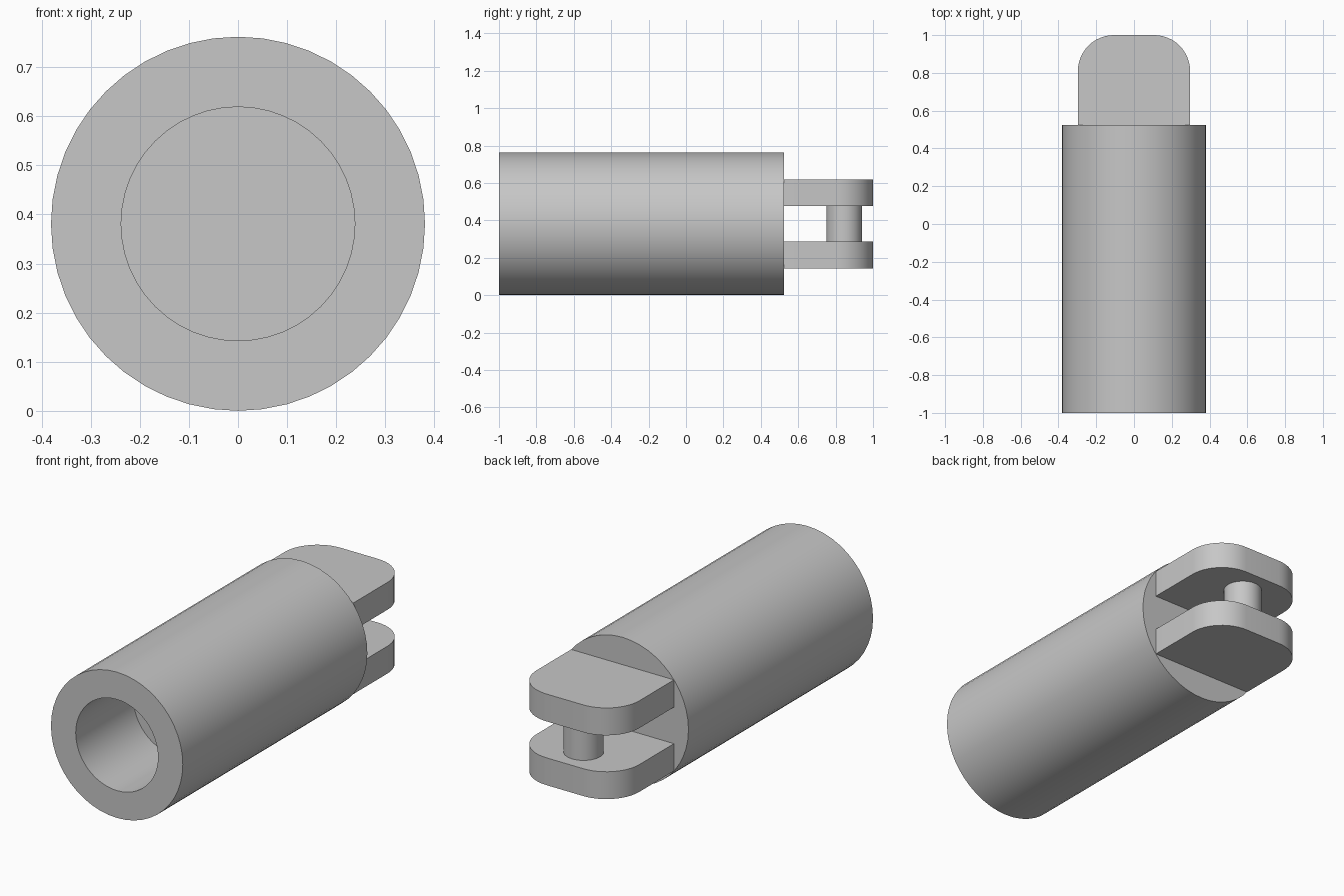
import bpy, bmesh, math
from mathutils import Matrix

cube = bpy.data.objects.get("Cube")
if cube:
    bpy.data.objects.remove(cube, do_unlink=True)

U = 1 / 21            # design unit: the whole part is 42 units long
AXIS_Z = 8 * U        # height of the barrel axis
SEGMENTS = 48

grey = bpy.data.materials.new("plain grey")
grey.use_nodes = True
colour = (0.57, 0.57, 0.57, 1)
grey.diffuse_color = colour
grey.node_tree.nodes["Principled BSDF"].inputs["Base Color"].default_value = colour


def finish(name, bm):
    bmesh.ops.recalc_face_normals(bm, faces=bm.faces)
    mesh = bpy.data.meshes.new(name)
    bm.to_mesh(mesh)
    bm.free()
    mesh.materials.append(grey)
    obj = bpy.data.objects.new(name, mesh)
    bpy.context.collection.objects.link(obj)
    bpy.ops.object.select_all(action='DESELECT')
    obj.select_set(True)
    bpy.context.view_layer.objects.active = obj
    bpy.ops.object.shade_smooth_by_angle(angle=math.radians(30))
    return obj


# Barrel with a blind bore: rings along y, bridged, with both ends capped
def ring(bm, radius, y):
    return [bm.verts.new((radius * U * math.sin(a), y * U, AXIS_Z + radius * U * math.cos(a)))
            for a in (math.tau * i / SEGMENTS for i in range(SEGMENTS))]


bm = bmesh.new()
rings = [ring(bm, r, y) for r, y in ((5, -11), (5, -21), (8, -21), (8, 11))]
for a, b in zip(rings, rings[1:]):
    for i in range(SEGMENTS):
        j = (i + 1) % SEGMENTS
        bm.faces.new((a[i], a[j], b[j], b[i]))
bm.faces.new(rings[0])
bm.faces.new(rings[-1])
finish("barrel", bm)


# Fork plates: rounded outline extruded upward
def fork_plate(name, z):
    half, corner, steps = 6.24, 4, 12
    outline = [(half, 11)]
    for side in (1, -1):
        for i in range(steps + 1):
            t = math.pi / 2 * (i / steps if side > 0 else 1 - i / steps)
            outline.append((side * (half - corner + corner * math.cos(t)),
                            21 - corner + corner * math.sin(t)))
    outline.append((-half, 11))
    bm = bmesh.new()
    face = bm.faces.new([bm.verts.new((x * U, y * U, z * U)) for x, y in outline])
    top = bmesh.ops.extrude_face_region(bm, geom=[face])["geom"]
    bmesh.ops.translate(bm, vec=(0, 0, 3 * U),
                        verts=[v for v in top if isinstance(v, bmesh.types.BMVert)])
    finish(name, bm)


fork_plate("lower_fork_plate", 3)
fork_plate("upper_fork_plate", 10)

# Cross pin between the plates
bm = bmesh.new()
bmesh.ops.create_cone(bm, cap_ends=True, segments=32, radius1=2 * U, radius2=2 * U, depth=4 * U,
                      matrix=Matrix.Translation((0, 17.75 * U, AXIS_Z)))
finish("cross_pin", bm)
